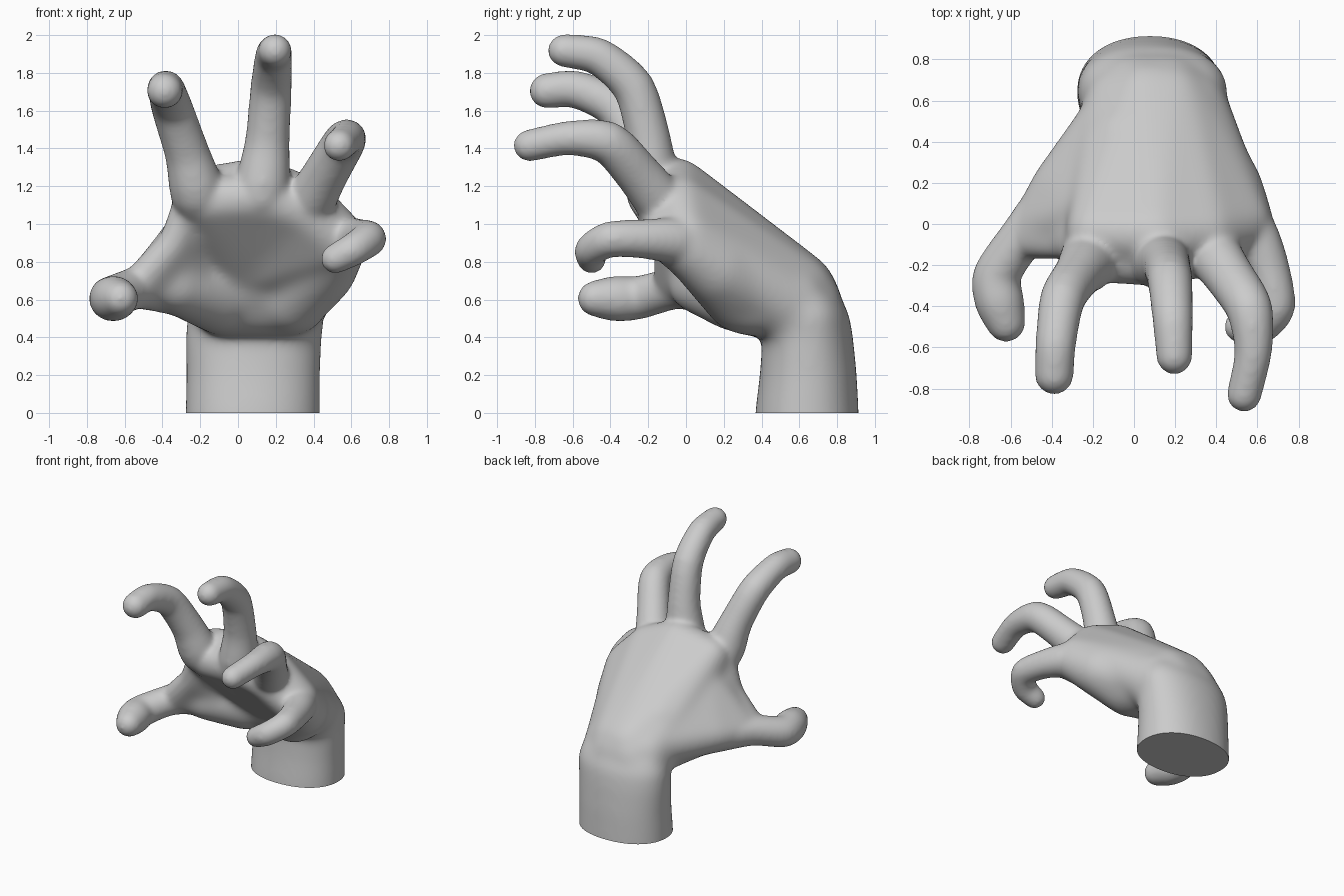
import bpy, bmesh
from math import cos, sin, tau
from mathutils import Vector, Matrix

if "Cube" in bpy.data.objects:
    bpy.data.objects.remove(bpy.data.objects["Cube"])

body = bmesh.new()


def hull(balls):
    """Add the convex skin around a few balls (x, y, z, r)."""
    bm = bmesh.new()
    for x, y, z, r in balls:
        bmesh.ops.create_icosphere(bm, subdivisions=3, radius=r + 0.006,
                                   matrix=Matrix.Translation((x, y, z)))
    res = bmesh.ops.convex_hull(bm, input=bm.verts[:])
    inner = {e for e in res["geom_interior"] + res["geom_unused"]
             if isinstance(e, bmesh.types.BMVert)}
    bmesh.ops.delete(bm, geom=list(inner), context='VERTS')
    bmesh.ops.recalc_face_normals(bm, faces=bm.faces[:])
    tmp = bpy.data.meshes.new("tmp")
    bm.to_mesh(tmp)
    bm.free()
    body.from_mesh(tmp)
    bpy.data.meshes.remove(tmp)


def chain(points, steps=4, tension=0.38):
    """Bent finger: smooth spline of balls through the joints."""
    p = [Vector(q) for q in points]
    p = [2 * p[0] - p[1]] + p + [2 * p[-1] - p[-2]]
    out = []
    for i in range(1, len(p) - 2):
        a, b, c, d = p[i - 1:i + 3]
        m, n = tension * (c - a), tension * (d - b)
        for k in range(steps):
            t = k / steps
            out.append(b + m * t + (3 * (c - b) - 2 * m - n) * t * t
                       + (2 * (b - c) + m + n) * t ** 3)
    out.append(p[-2])
    for a, b in zip(out, out[1:]):
        hull([a, b])


def blend(iterations):
    """Fuse everything gathered so far into one softened skin."""
    body.to_mesh(me)
    remesh = hand.modifiers.new("blend", 'REMESH')
    remesh.mode = 'VOXEL'
    remesh.voxel_size = 0.014
    soft = hand.modifiers.new("soften", 'SMOOTH')
    soft.factor = 0.5
    soft.iterations = iterations
    for name in ("blend", "soften"):
        bpy.ops.object.modifier_apply(modifier=name)
    body.clear()
    body.from_mesh(hand.data)


me = bpy.data.meshes.new("hand")
hand = bpy.data.objects.new("hand", me)
bpy.context.collection.objects.link(hand)
bpy.context.view_layer.objects.active = hand
hand.select_set(True)

# wrist: stacked ovals (z, front y, back y, left x, right x)
rings = []
for z, y0, y1, x0, x1 in [(-0.2, .36, .92, -.28, .435), (0, .365, .915, -.28, .435),
                          (.2, .39, .905, -.275, .435), (.4, .405, .885, -.28, .445),
                          (.52, .43, .865, -.27, .46), (.62, .48, .815, -.22, .42)]:
    ring = []
    for i in range(48):
        c, s = cos(tau * i / 48), sin(tau * i / 48)
        c = (abs(c) ** 0.92) * (1 if c > 0 else -1)
        s = (abs(s) ** 0.92) * (1 if s > 0 else -1)
        ring.append(body.verts.new(((x0 + x1) / 2 + (x1 - x0) / 2 * c,
                                    (y0 + y1) / 2 + (y1 - y0) / 2 * s, z)))
    rings.append(ring)
for a, b in zip(rings, rings[1:]):
    for i in range(48):
        j = (i + 1) % 48
        body.faces.new((a[i], a[j], b[j], b[i]))
body.faces.new(rings[0][::-1])
body.faces.new(rings[-1])

# bend of the wrist
hull([(-.05, .64, .42, .2), (.23, .64, .42, .2), (.02, .615, .58, .205), (.16, .615, .58, .205),
      (-.05, .56, .61, .2), (.26, .55, .59, .2)])

# palm: a slab between each pair of neighbouring palm bones
root = [(-.05, .55, .61, .2), (.06, .575, .635, .22), (.17, .565, .63, .22), (.27, .53, .58, .2)]
knuckle = [(-.19, -.04, 1.16, .14), (.11, -.05, 1.2, .15), (.35, -.04, 1.11, .145), (.53, .0, .93, .14)]
for i in range(3):
    hull([root[i], root[i + 1], knuckle[i], knuckle[i + 1]])

# cushion under the finger roots
pads = [(-.17, -.16, 1.12, .125), (.12, -.17, 1.14, .13), (.34, -.13, 1.06, .125), (.53, -.06, .9, .13)]
for a, b in zip(pads, pads[1:]):
    hull([a, b, (.04, .25, .79, .2), (.2, .25, .78, .2)])

# heel pads on the thumb side and the little finger side
hull([(-.02, .5, .6, .19), (-.12, .27, .63, .2), (-.33, .06, .68, .15), (-.1, .3, .75, .17)])
hull([(.26, .48, .6, .19), (.28, .3, .62, .2), (.44, .17, .76, .185), (.54, 0, .88, .14)])
hull([(-.08, .36, .61, .2), (.28, .36, .61, .2), (.08, .24, .72, .16)])

# web between thumb and index finger, with the muscle behind it
hull([(-.27, -.11, 1.1, .08), (-.34, -.1, .9, .075), (-.05, .4, .8, .18), (-.1, .1, 1.0, .12)])
hull([(-.34, -.1, .9, .075), (-.53, -.08, .68, .09), (-.05, .4, .75, .18), (-.24, .2, .68, .17)])
hull([(-.08, .5, .66, .18), (-.2, .06, 1.04, .12), (-.37, .18, .68, .13), (-.33, -.01, .89, .09),
      (-.51, -.02, .67, .1)])
blend(60)

# fingers and thumb: joints from palm pad to tip
index = [(-.17, -.02, 1.04, .12), (-.215, -.17, 1.17, .14), (-.268, -.24, 1.37, .114),
         (-.348, -.365, 1.61, .105), (-.38, -.58, 1.712, .094), (-.388, -.735, 1.705, .09)]
middle = [(.11, .0, 1.05, .12), (.125, -.165, 1.16, .145), (.155, -.195, 1.43, .114),
          (.175, -.275, 1.72, .105), (.188, -.46, 1.885, .094), (.196, -.645, 1.918, .083)]
ring_finger = [(.3, .0, 1.0, .12), (.37, -.12, 1.1, .13), (.46, -.25, 1.26, .116),
               (.56, -.41, 1.43, .108), (.58, -.62, 1.455, .086), (.535, -.83, 1.415, .08)]
little = [(.48, .1, .87, .13), (.58, -.06, .91, .12), (.65, -.21, .92, .1),
          (.69, -.4, .92, .09), (.61, -.5, .865, .083), (.515, -.5, .815, .074)]
thumb = [(-.1, .35, .65, .18), (-.37, .12, .67, .14), (-.54, -.06, .66, .107),
         (-.668, -.25, .61, .11), (-.655, -.37, .605, .116), (-.622, -.48, .605, .09)]
for digit in (index, middle, ring_finger, little, thumb):
    chain(digit)
blend(26)

# flat cut at the base of the wrist
cut = bmesh.ops.bisect_plane(body, geom=body.verts[:] + body.edges[:] + body.faces[:],
                             plane_co=(0, 0, 0), plane_no=(0, 0, 1), clear_inner=True)
bmesh.ops.holes_fill(body, edges=[e for e in cut["geom_cut"] if isinstance(e, bmesh.types.BMEdge)])
body.to_mesh(hand.data)
body.free()
bpy.ops.object.shade_smooth_by_angle(angle=0.8)
